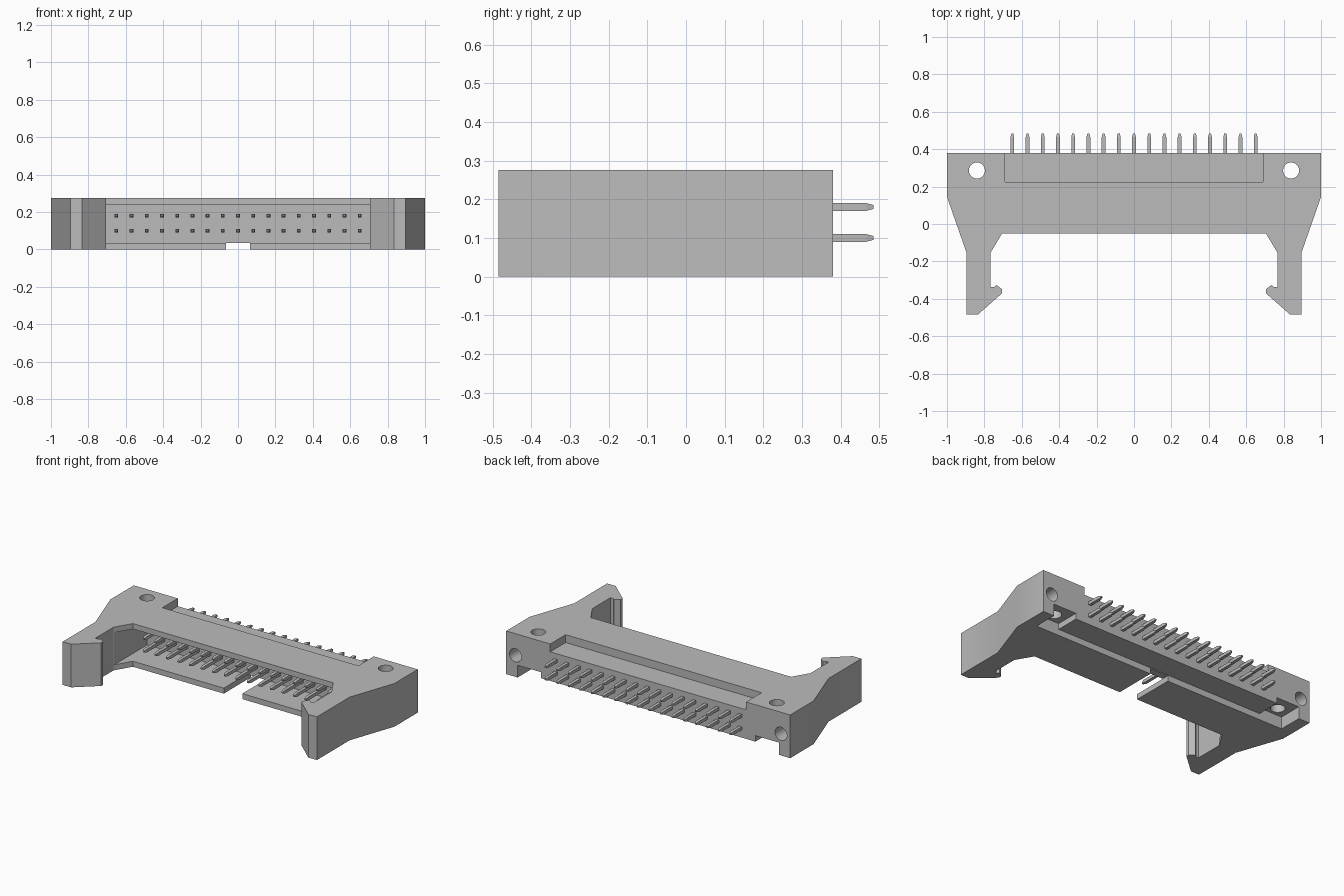
import bpy, bmesh, math
from mathutils import Matrix

cube = bpy.data.objects.get("Cube")
if cube:
    bpy.data.objects.remove(cube, do_unlink=True)

HEIGHT = 0.275
BACK = 0.38

grey = bpy.data.materials.new("light_grey")
grey.use_nodes = True
colour = (0.5, 0.5, 0.5, 1)
grey.diffuse_color = colour
grey.node_tree.nodes["Principled BSDF"].inputs["Base Color"].default_value = colour


def make(name, bm):
    bmesh.ops.recalc_face_normals(bm, faces=bm.faces)
    mesh = bpy.data.meshes.new(name)
    bm.to_mesh(mesh)
    bm.free()
    mesh.materials.append(grey)
    obj = bpy.data.objects.new(name, mesh)
    bpy.context.collection.objects.link(obj)
    return obj


def box(name, x0, x1, y0, y1, z0, z1):
    bm = bmesh.new()
    scale = Matrix.Diagonal((x1 - x0, y1 - y0, z1 - z0, 1))
    centre = Matrix.Translation(((x0 + x1) / 2, (y0 + y1) / 2, (z0 + z1) / 2))
    bmesh.ops.create_cube(bm, size=1, matrix=centre @ scale)
    return make(name, bm)


def cylinder(name, location, radius, depth, tilt=0):
    bm = bmesh.new()
    matrix = Matrix.Translation(location) @ Matrix.Rotation(tilt, 4, "X")
    bmesh.ops.create_cone(bm, cap_ends=True, segments=32, radius1=radius,
                          radius2=radius, depth=depth, matrix=matrix)
    return make(name, bm)


def cut(target, cutter):
    cutter.hide_render = True
    mod = target.modifiers.new("cut", "BOOLEAN")
    mod.operation = "DIFFERENCE"
    mod.solver = "EXACT"
    mod.object = cutter
    bpy.context.view_layer.objects.active = target
    bpy.ops.object.modifier_apply(modifier=mod.name)
    bpy.data.objects.remove(cutter, do_unlink=True)


# Housing outline with both hooked latch arms, mirrored and extruded
half = [(1, BACK), (1, 0.145), (0.895, -0.155), (0.895, -0.485), (0.835, -0.485),
        (0.705, -0.37), (0.705, -0.35), (0.722, -0.336), (0.736, -0.327),
        (0.748, -0.338), (0.768, -0.338), (0.768, -0.155), (0.705, -0.05)]
outline = half + [(-x, y) for x, y in reversed(half)]
bm = bmesh.new()
base = bm.faces.new([bm.verts.new((x, y, 0)) for x, y in outline])
grown = bmesh.ops.extrude_face_region(bm, geom=[base])["geom"]
bmesh.ops.translate(bm, vec=(0, 0, HEIGHT),
                    verts=[v for v in grown if isinstance(v, bmesh.types.BMVert)])
housing = make("housing", bm)

# Plug cavity, key slot, and rear recesses above and below
cut(housing, box("cavity", -0.766, 0.766, -0.2, 0.18, 0.035, 0.24))
cut(housing, box("key_slot", -0.065, 0.065, -0.2, 0.3, -0.1, 0.0355))
cut(housing, box("top_recess", -0.69, 0.69, 0.225, 0.5, 0.225, 0.4))
cut(housing, box("bottom_recess", -0.76, 0.76, 0.225, 0.5, -0.1, 0.04))

# Mounting holes and the nut pockets under them
for side in (-1, 1):
    a, b = sorted((side * 0.755, side * 0.92))
    cut(housing, box("nut_pocket", a, b, 0.225, 0.5, -0.1, 0.078))
    cut(housing, cylinder("mounting_hole", (side * 0.84, 0.286, 0.15), 0.043, 0.6))
    cut(housing, cylinder("rear_hole", (side * 0.935, 0.3, HEIGHT / 2),
                          0.042, 0.3, math.pi / 2))

bpy.ops.object.select_all(action="DESELECT")
housing.select_set(True)
bpy.context.view_layer.objects.active = housing
bpy.ops.object.shade_smooth_by_angle(angle=math.radians(20))

# Two rows of square pins with tapered ends
PINS = 17
PITCH = 0.0813
stations = [(-0.02, 0.005), (0, 0.01), (0.465, 0.01), (0.485, 0.005)]
for row, z in (("lower", 0.1), ("upper", 0.18)):
    bm = bmesh.new()
    for i in range(PINS):
        x = (i - (PINS - 1) / 2) * PITCH
        rings = [[bm.verts.new((x + sx * r, y, z + sz * r))
                  for sx, sz in ((-1, -1), (1, -1), (1, 1), (-1, 1))]
                 for y, r in stations]
        bm.faces.new(rings[0])
        bm.faces.new(rings[-1])
        for p, q in zip(rings, rings[1:]):
            for k in range(4):
                n = (k + 1) % 4
                bm.faces.new((p[k], p[n], q[n], q[k]))
    make(row + "_pin_row", bm)
